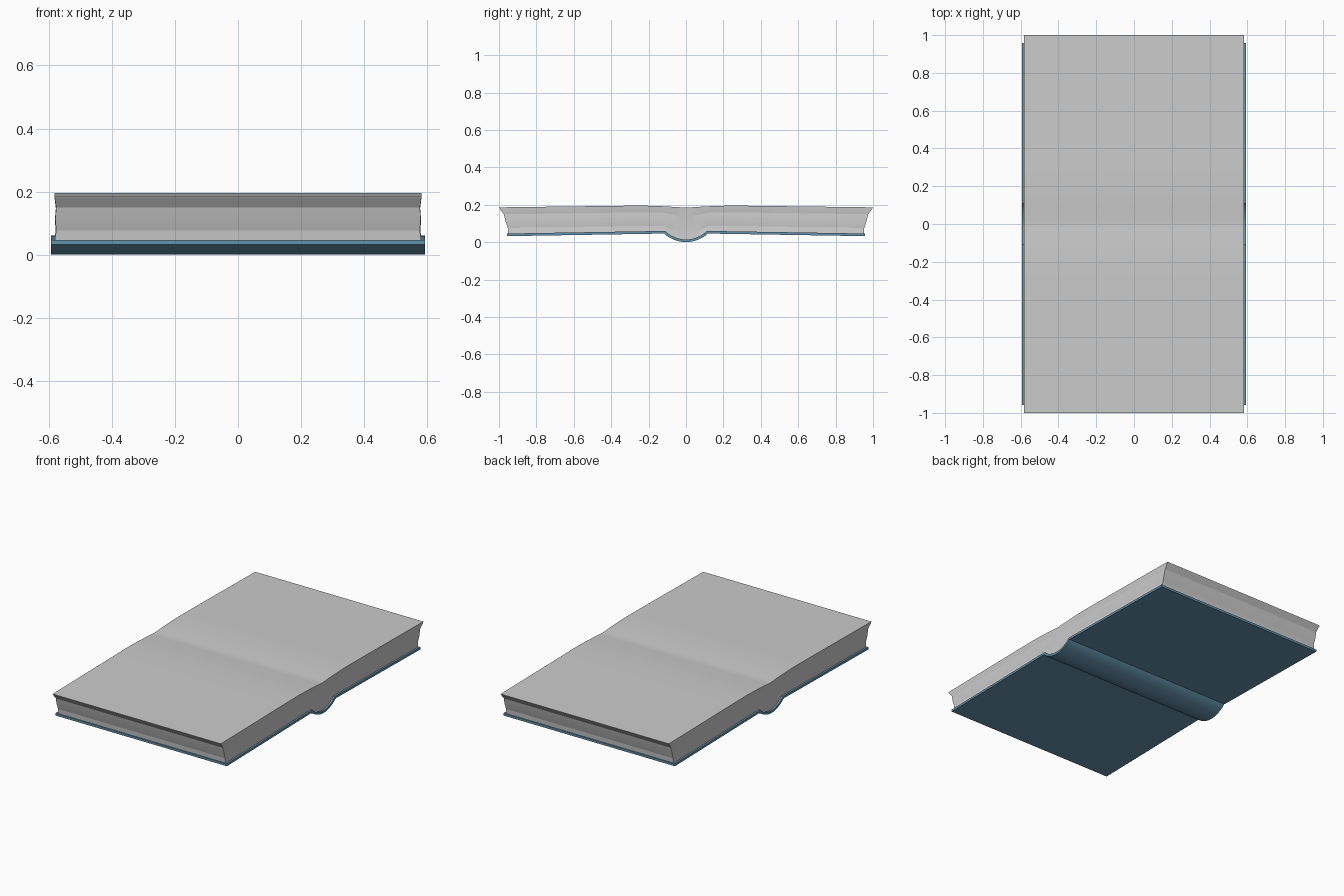
import bpy, bmesh
from mathutils import Vector

if "Cube" in bpy.data.objects:
    bpy.data.objects.remove(bpy.data.objects["Cube"])

SPINE = 0.113      # half width of the rounded spine
COVER_T = 0.014    # cover thickness


def cover_z(y):
    """Centre line of the cover: bowed spine, then gently falling boards."""
    a = abs(y)
    if a < SPINE:
        return 0.007 + 0.042 * (a / SPINE) ** 2
    return 0.053 - 0.014 * (a - SPINE) / (0.957 - SPINE)


def page_top(u):
    """Top of the page block: shallow valley at the middle, drooping edges."""
    a = abs(u)
    dip = 0.011 * max(0.0, 1 - a / 0.22) ** 1.5
    return 0.195 - dip - 0.009 * max(0.0, (a - 0.3) / 0.7)


def add_object(name, bm):
    bmesh.ops.recalc_face_normals(bm, faces=bm.faces)
    mesh = bpy.data.meshes.new(name)
    bm.to_mesh(mesh)
    bm.free()
    obj = bpy.data.objects.new(name, mesh)
    bpy.context.collection.objects.link(obj)
    return obj


# Cover: thickened profile extruded along x
half = [SPINE * i / 8 for i in range(1, 9)] + [SPINE + 0.006, 0.35, 0.65, 0.957]
ys = [-y for y in reversed(half)] + [0.0] + half
line = [Vector((y, cover_z(y))) for y in ys]
bm = bmesh.new()
rings = []
for i, p in enumerate(line):
    d = (line[min(i + 1, len(line) - 1)] - line[max(i - 1, 0)]).normalized()
    n = Vector((-d.y, d.x)) * COVER_T / 2
    rings.append([bm.verts.new((x, q.x, q.y)) for x, q in
                  ((-0.593, p - n), (0.593, p - n), (0.593, p + n), (-0.593, p + n))])
for a, b in zip(rings, rings[1:]):
    for k in range(4):
        bm.faces.new((a[k], a[(k + 1) % 4], b[(k + 1) % 4], b[k]))
bm.faces.new(rings[0])
bm.faces.new(rings[-1])
cover = add_object("cover", bm)
mat = bpy.data.materials.new("blue_cloth")
mat.diffuse_color = (0.13, 0.29, 0.42, 1)
mat.use_nodes = True
mat.node_tree.nodes["Principled BSDF"].inputs["Base Color"].default_value = mat.diffuse_color
cover.data.materials.append(mat)

# Page block: stacked levels (height fraction, half depth y, half width x)
levels = [(0, 0.950, 0.582), (0.25, 0.953, 0.577), (0.5, 0.965, 0.580),
          (0.75, 0.974, 0.577), (0.97, 0.998, 0.582), (1, 1.0, 0.582)]
half_u = [0.03, 0.06, 0.09, 0.118, 0.125, 0.17, 0.22, 0.3, 0.5, 0.75, 1.0]
us = [-u for u in reversed(half_u)] + [0.0] + half_u
bm = bmesh.new()
grid = []
for t, hy, hx in levels:
    row = []
    for u in us:
        low = cover_z(u * 0.95)
        z = low + (page_top(u) - low) * t
        row.append([bm.verts.new((s * hx, u * hy, z)) for s in (-1, 1)])
    grid.append(row)
last = len(us) - 1
for a, b in zip(grid, grid[1:]):
    for i in range(last):
        for s in (0, 1):
            bm.faces.new((a[i][s], a[i + 1][s], b[i + 1][s], b[i][s]))
    for i in (0, last):
        bm.faces.new((a[i][0], a[i][1], b[i][1], b[i][0]))
for row in (grid[0], grid[-1]):
    for i in range(last):
        bm.faces.new((row[i][0], row[i][1], row[i + 1][1], row[i + 1][0]))
pages = add_object("page_block", bm)

# Smooth spine and page tops, flat banded page edges
for poly in cover.data.polygons:
    poly.use_smooth = True
for poly in pages.data.polygons:
    poly.use_smooth = abs(poly.normal.z) > 0.9
for obj, angle in ((cover, 0.45), (pages, 0.2)):
    obj.data.set_sharp_from_angle(angle=angle)
